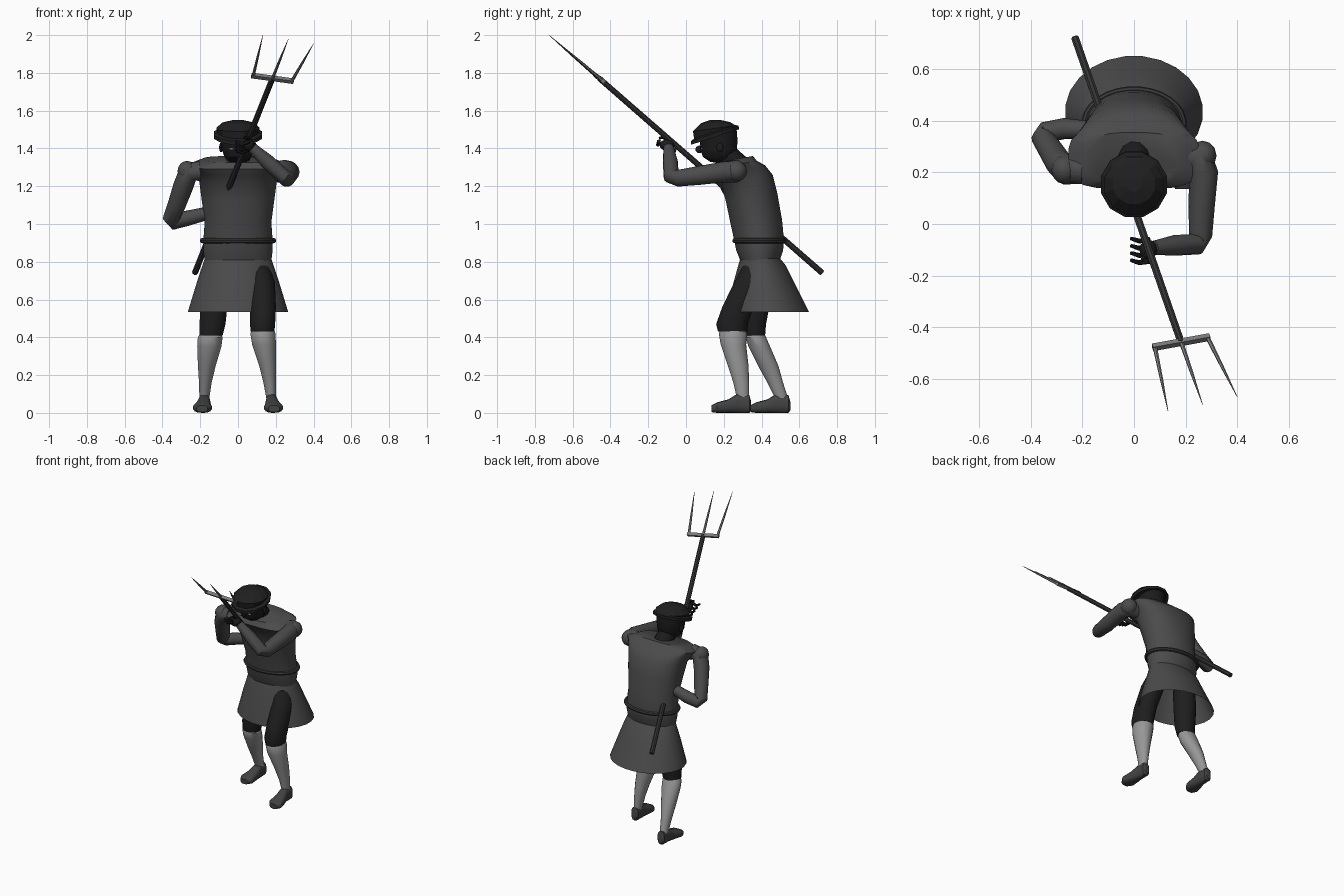
import bpy, bmesh, math
from mathutils import Vector

if "Cube" in bpy.data.objects:
    bpy.data.objects.remove(bpy.data.objects["Cube"])


def material(name, grey):
    m = bpy.data.materials.new(name)
    m.use_nodes = True
    m.diffuse_color = (grey, grey, grey, 1)
    bsdf = m.node_tree.nodes["Principled BSDF"]
    bsdf.inputs["Base Color"].default_value = (grey, grey, grey, 1)
    bsdf.inputs["Roughness"].default_value = 0.8
    return m


CLOTH = material("charcoal cloth", 0.07)
BELT = material("dark belt", 0.04)
BREECHES = material("black breeches", 0.013)
STOCKING = material("light grey stocking", 0.31)
SHOE = material("dark grey leather", 0.055)
SKIN = material("dark skin", 0.011)
CAP = material("black cap", 0.014)
WOOD = material("dark wood", 0.035)
METAL = material("grey metal", 0.2)
EYE = material("eye white", 0.6)
parts = []


def skin_rings(name, rings, mat, caps=True):
    """Bridge equal rings of points into one surface."""
    bm = bmesh.new()
    loops = [[bm.verts.new(p) for p in ring] for ring in rings]
    n = len(loops[0])
    for a, b in zip(loops, loops[1:]):
        for i in range(n):
            j = (i + 1) % n
            bm.faces.new((a[i], a[j], b[j], b[i]))
    if caps:
        bm.faces.new(loops[0])
        bm.faces.new(loops[-1])
    bmesh.ops.recalc_face_normals(bm, faces=bm.faces)
    mesh = bpy.data.meshes.new(name)
    bm.to_mesh(mesh)
    bm.free()
    mesh.materials.append(mat)
    ob = bpy.data.objects.new(name, mesh)
    bpy.context.collection.objects.link(ob)
    parts.append(ob)
    return ob


def loft(name, sections, mat, sides=16, power=2.0, caps=True):
    """Sections: (front y, front z, back y, back z, half width, x, [power])."""
    rings = []
    for yf, zf, yb, zb, rx, x, *p in sections:
        e = 2 / (p[0] if p else power)
        mid = Vector((x, (yf + yb) / 2, (zf + zb) / 2))
        depth = Vector((0, (yb - yf) / 2, (zb - zf) / 2))
        ring = []
        for i in range(sides):
            a = math.tau * (i + 0.5) / sides
            c, s = math.cos(a), math.sin(a)
            c = math.copysign(abs(c) ** e, c)
            s = math.copysign(abs(s) ** e, s)
            ring.append(mid + Vector((rx * c, 0, 0)) + depth * s)
        rings.append(ring)
    return skin_rings(name, rings, mat, caps)


def tube(name, path, mat, sides=12):
    """Path points: (x, y, z, radius)."""
    pts = [Vector(p[:3]) for p in path]
    rings, side = [], None
    for i, p in enumerate(pts):
        t = (pts[min(i + 1, len(pts) - 1)] - pts[max(i - 1, 0)]).normalized()
        if side is None:
            side = t.orthogonal()
        side = (side - t * side.dot(t)).normalized()
        up = t.cross(side)
        angles = [math.tau * (k + 0.5) / sides for k in range(sides)]
        rings.append([p + (side * math.cos(a) + up * math.sin(a)) * path[i][3]
                      for a in angles])
    return skin_rings(name, rings, mat)


def ball(name, loc, scale, mat):
    bm = bmesh.new()
    bmesh.ops.create_uvsphere(bm, u_segments=12, v_segments=8, radius=1)
    for v in bm.verts:
        v.co = Vector(loc) + Vector(a * b for a, b in zip(v.co, scale))
    mesh = bpy.data.meshes.new(name)
    bm.to_mesh(mesh)
    bm.free()
    mesh.materials.append(mat)
    ob = bpy.data.objects.new(name, mesh)
    bpy.context.collection.objects.link(ob)
    parts.append(ob)


# Tunic body leaning forward, with boxy shoulders
loft("tunic_body", [
    (.285, .81, .495, .80, .178, 0), (.265, .86, .515, .86, .185, 0),
    (.255, .91, .52, .91, .185, 0), (.235, 1.0, .51, 1.02, .178, 0),
    (.21, 1.12, .485, 1.16, .195, 0, 2.2), (.185, 1.22, .46, 1.26, .208, 0, 2.4),
    (.155, 1.255, .42, 1.31, .23, 0, 2.7), (.135, 1.29, .375, 1.335, .255, 0, 3.5),
    (.155, 1.325, .355, 1.36, .185, 0, 3)], CLOTH, sides=24)

# Flared open skirt
loft("tunic_skirt", [
    (.295, .84, .48, .84, .17, 0), (.275, .78, .53, .78, .19, 0),
    (.25, .69, .575, .69, .22, 0), (.215, .535, .652, .535, .268, 0)],
    CLOTH, sides=24, caps=False)

# Round belt
belt = []
for k in range(9):
    a = math.tau * k / 8
    r, z = .014 * math.cos(a), .912 + .014 * math.sin(a)
    belt.append((.258 - r, z, .52 + r, z, .19 + r, 0))
loft("belt", belt, BELT, sides=28, caps=False)

# Sleeves
tube("left_sleeve", [
    (.2, .26, 1.275, .055), (.25, .265, 1.28, .06), (.27, .2, 1.275, .056),
    (.262, .07, 1.257, .051), (.258, -.045, 1.242, .045), (.245, -.078, 1.25, .041),
    (.155, -.083, 1.33, .04), (.075, -.092, 1.405, .027)], CLOTH, sides=14)
tube("right_sleeve", [
    (-.2, .21, 1.28, .055), (-.262, .21, 1.275, .058), (-.29, .235, 1.2, .053),
    (-.325, .29, 1.1, .048), (-.355, .335, 1.025, .043), (-.345, .355, 1.01, .041),
    (-.27, .37, 1.03, .041), (-.15, .362, 1.06, .034)], CLOTH, sides=14)
ball("left_shoulder", (.265, .265, 1.28), (.055, .058, .056), CLOTH)
ball("right_shoulder", (-.27, .21, 1.28), (.05, .056, .054), CLOTH)

# Hands gripping the handle
ball("left_palm", (.055, -.1, 1.418), (.034, .04, .03), SKIN)
for k in range(4):
    y = -.06 - .028 * k
    z = 1.395 + .014 * k
    tube("left_finger", [(.06, y, z, .011), (.02, y - .006, z - .018, .01),
                         (-.012, y + .004, z + .006, .007)], SKIN, sides=6)
tube("left_thumb", [(.06, -.08, 1.43, .012), (.05, -.12, 1.46, .01),
                    (.03, -.14, 1.455, .007)], SKIN, sides=6)
ball("right_palm", (-.11, .36, 1.06), (.04, .04, .04), SKIN)

# Head and neck
tube("neck", [(0, .31, 1.27, .07), (0, .2, 1.38, .06)], SKIN)
loft("head", [
    (.13, 1.328, .2, 1.322, .035, 0), (.088, 1.355, .25, 1.345, .07, 0),
    (.076, 1.39, .27, 1.385, .085, 0), (.072, 1.43, .275, 1.44, .092, 0),
    (.065, 1.46, .27, 1.5, .095, 0)], SKIN)
ball("nose", (0, .07, 1.395), (.013, .02, .02), SKIN)
for s in (1, -1):
    ball("eye", (.035 * s, .083, 1.397), (.012, .0045, .005), EYE)
    ball("ear", (.09 * s, .18, 1.405), (.01, .018, .025), SKIN)

# Faceted cap: tilted brim and crown
loft("cap_brim", [
    (.045, 1.43, .265, 1.5, .11, 0), (.022, 1.418, .285, 1.503, .13, 0),
    (.022, 1.438, .283, 1.522, .132, 0), (.045, 1.455, .265, 1.525, .112, 0)],
    CAP, sides=12)
loft("cap_crown", [
    (.04, 1.445, .265, 1.505, .108, 0), (.033, 1.49, .268, 1.522, .118, 0),
    (.075, 1.533, .235, 1.54, .085, 0), (.125, 1.55, .185, 1.55, .03, 0)],
    CAP, sides=12)

# Breeches
loft("left_breeches", [
    (.30, .78, .46, .78, .07, .10), (.258, .70, .43, .68, .072, .125),
    (.19, .56, .36, .56, .07, .132), (.158, .47, .33, .475, .068, .13),
    (.168, .43, .325, .43, .064, .13)], BREECHES)
loft("right_breeches", [
    (.31, .78, .47, .78, .07, -.10), (.295, .60, .45, .60, .074, -.125),
    (.295, .47, .425, .47, .07, -.135), (.305, .41, .42, .41, .062, -.142)], BREECHES)

# Stockings
loft("left_stocking", [
    (.185, .45, .31, .45, .055, .132), (.172, .42, .325, .42, .068, .132),
    (.183, .36, .32, .36, .064, .138), (.22, .25, .332, .25, .046, .157),
    (.25, .16, .335, .16, .034, .168), (.268, .08, .335, .08, .026, .175)], STOCKING)
loft("right_stocking", [
    (.325, .43, .41, .43, .05, -.145), (.315, .40, .425, .40, .067, -.147),
    (.33, .35, .447, .35, .065, -.152), (.38, .25, .49, .25, .048, -.165),
    (.43, .16, .515, .16, .034, -.173), (.47, .08, .54, .08, .027, -.178)], STOCKING)

# Shoes: same shape mirrored, right one set back
for name, s, dy in (("left_shoe", 1, 0), ("right_shoe", -1, .207)):
    shape = [(.345, .012, .06, .018, .178), (.335, 0, .095, .028, .178),
             (.27, 0, .1, .031, .178), (.225, 0, .072, .04, .183),
             (.165, 0, .056, .05, .188), (.135, .004, .04, .03, .19)]
    loft(name, [(y + dy, lo, y + dy, hi, w, x * s) for y, lo, hi, w, x in shape],
         SHOE, sides=14, power=2.6)

# Pitchfork
tube("fork_handle", [(-.228, .72, .742, .016), (.183, -.46, 1.772, .015)], WOOD, sides=8)
bar_a, bar_b = Vector((.072, -.478, 1.786)), Vector((.294, -.438, 1.756))
tube("fork_crossbar", [(*bar_a, .015), (*bar_b, .015)], METAL, sides=4)
tips = (Vector((.132, -.725, 2.0)), Vector((.266, -.70, 1.978)), Vector((.4, -.67, 1.955)))
for f, tip in zip((.04, .5, .96), tips):
    root = bar_a.lerp(bar_b, f)
    tube("fork_tine", [(*root, .009), (*root.lerp(tip, .5), .0065), (*tip, .001)],
         METAL, sides=6)

# Smooth shading with kept edges
bpy.ops.object.select_all(action='DESELECT')
for ob in parts:
    ob.select_set(not ob.name.startswith("cap"))
bpy.context.view_layer.objects.active = parts[0]
bpy.ops.object.shade_smooth_by_angle(angle=math.radians(35))
